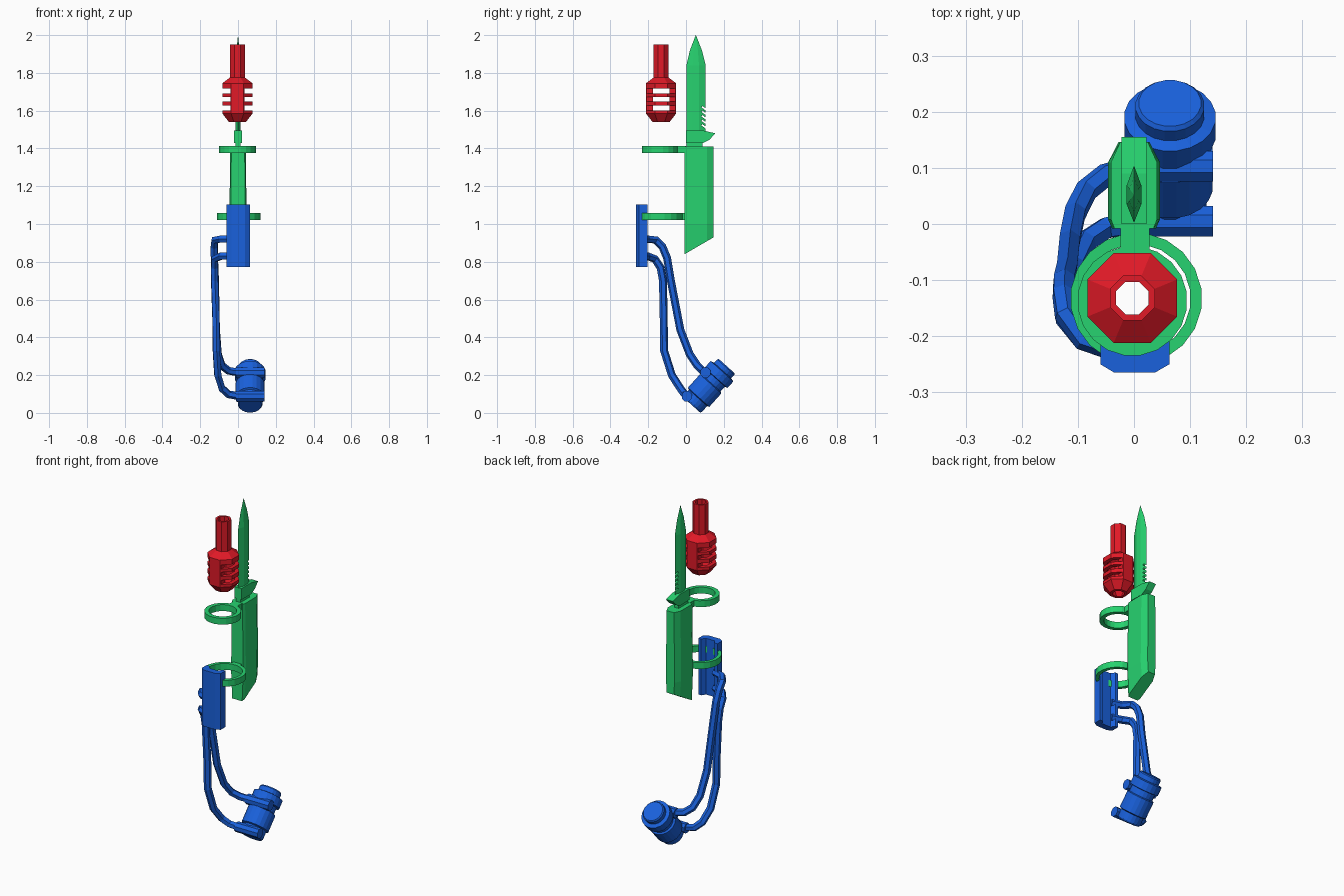
import bpy, bmesh
from math import sin, cos, pi, radians
from mathutils import Vector, Matrix

if "Cube" in bpy.data.objects:
    bpy.data.objects.remove(bpy.data.objects["Cube"])


def material(name, rgb):
    m = bpy.data.materials.new(name)
    m.diffuse_color = (*rgb, 1)
    m.use_nodes = True
    m.node_tree.nodes["Principled BSDF"].inputs["Base Color"].default_value = m.diffuse_color
    return m


RED = material("red", (0.75, 0.01, 0.02))
GREEN = material("green", (0.02, 0.65, 0.16))
BLUE = material("blue", (0.01, 0.12, 0.72))


def finish(name, bm, mat):
    bmesh.ops.remove_doubles(bm, verts=bm.verts, dist=1e-5)
    bmesh.ops.recalc_face_normals(bm, faces=bm.faces)
    me = bpy.data.meshes.new(name)
    bm.to_mesh(me)
    bm.free()
    ob = bpy.data.objects.new(name, me)
    bpy.context.collection.objects.link(ob)
    if mat:
        me.materials.append(mat)
    return ob


def loft(name, rings, mat, closed=False):
    """Skin a stack of equal-sized point rings; cap the ends or close into a loop."""
    bm = bmesh.new()
    vs = [[bm.verts.new(p) for p in r] for r in rings]
    n = len(vs[0])
    for a, b in zip(vs, vs[1:] + (vs[:1] if closed else [])):
        for i in range(n):
            j = (i + 1) % n
            bm.faces.new((a[i], a[j], b[j], b[i]))
    if not closed:
        bm.faces.new(vs[0])
        bm.faces.new(vs[-1])
    return finish(name, bm, mat)


def lathe(name, profile, sides, mat, place, closed=False):
    """Revolve (radius, height) points; radius is measured to the flats."""
    k = 1 / cos(pi / sides)
    angles = [(i + 0.5) * 2 * pi / sides for i in range(sides)]
    rings = [[place @ Vector((r * k * cos(a), r * k * sin(a), h)) for a in angles]
             for r, h in profile]
    return loft(name, rings, mat, closed)


def boxes(name, specs, mat=None):
    """Join boxes given as (centre, size, tilt about x)."""
    bm = bmesh.new()
    for c, s, tilt in specs:
        m = (Matrix.Translation(c) @ Matrix.Rotation(tilt, 4, 'X')
             @ Matrix.Diagonal((*s, 1)))
        bmesh.ops.create_cube(bm, size=1, matrix=m)
    return finish(name, bm, mat)


def cut(ob, cutter):
    mod = ob.modifiers.new("cut", 'BOOLEAN')
    mod.operation = 'DIFFERENCE'
    mod.solver = 'EXACT'
    mod.object = cutter
    bpy.context.view_layer.objects.active = ob
    bpy.ops.object.modifier_apply(modifier="cut")
    bpy.data.objects.remove(cutter)


# Slotted octagonal muzzle
muzzle = lathe("muzzle_device",
               [(.04, 1.95), (.04, 1.775), (.08, 1.745), (.08, 1.585), (.045, 1.54),
                (.029, 1.54), (.057, 1.59), (.057, 1.74), (.029, 1.765), (.029, 1.95)],
               8, RED, Matrix.Translation((-.003, -.132, 0)), closed=True)
cut(muzzle, boxes("slot_cutter", [((-.003 + s * .087, -.132, z), (.1, .3, .025), 0)
                                  for s in (-1, 1) for z in (1.704, 1.661, 1.614)]))

# Blade with a hexagonal section and notched back
section = [(0, -.05), (.013, -.017), (.013, .017), (0, .052), (-.013, .017), (-.013, -.017)]
blade = loft("blade", [[(x * k, .052 + y * k, z) for x, y in section]
                       for z, k in ((1.45, 1), (1.84, 1), (1.92, .62), (2.0, .01))], GREEN)
cut(blade, boxes("notch_cutter", [((0, .098, 1.515 + .024 * i), (.1, .035, .009), radians(-35))
                                  for i in range(5)]))

# Guard and the neck below it
guard = [(0, 1.495), (.09, 1.495), (.155, 1.48), (.125, 1.447), (.09, 1.428), (0, 1.43)]
loft("guard", [[(x, y, z) for y, z in guard] for x in (-.022, .022)], GREEN)
boxes("guard_neck", [((0, .045, 1.42), (.028, .085, .04), 0)], GREEN)

# Handle with chamfered back and slanted end
grip = [(-.85, -.008), (.85, -.008), (1, .008), (1, .11),
        (.6, .146), (-.6, .146), (-1, .11), (-1, .008)]
loft("handle", [[(x * .041, y, 1.41) for x, y in grip],
                [(x * .046, y, 1.0) for x, y in grip],
                [(x * .038, y, .84 + (y + .008) * .58) for x, y in grip]], GREEN)

# Barrel rings and their links to the handle
for name, x, y, inner, outer, z0, z1 in (
        ("upper_ring", -.003, -.137, .074, .097, 1.375, 1.412),
        ("lower_ring", .004, -.133, .096, .116, 1.02, 1.057)):
    lathe(name, [(inner, z0), (outer, z0), (outer, z1), (inner, z1)], 20, GREEN,
          Matrix.Translation((x, y, 0)), closed=True)
    front = y + outer - .012
    boxes(name + "_link", [((.002, front / 2, (z0 + z1) / 2), (.052, -front, z1 - z0), 0)], GREEN)

# Mounting plate with a hollowed back
plate = [(-.06, -.205), (-.06, -.25), (-.035, -.265), (.037, -.265), (.063, -.25),
         (.063, -.205), (.045, -.205), (.03, -.228), (-.027, -.228), (-.042, -.205)]
loft("mounting_plate", [[(x, y, z) for x, y in plate] for z in (.773, 1.103)], BLUE)


# Bent arms
def arm(name, pts):
    cu = bpy.data.curves.new(name, 'CURVE')
    cu.dimensions = '3D'
    cu.bevel_depth = .021
    cu.bevel_resolution = 1
    cu.use_fill_caps = True
    sp = cu.splines.new('POLY')
    sp.points.add(len(pts) - 1)
    for p, co in zip(sp.points, pts):
        p.co = (*co, 1)
    cu.materials.append(BLUE)
    ob = bpy.data.objects.new(name, cu)
    bpy.context.collection.objects.link(ob)
    bpy.ops.object.select_all(action='DESELECT')
    ob.select_set(True)
    bpy.context.view_layer.objects.active = ob
    bpy.ops.object.convert(target='MESH')
    for f in bpy.context.object.data.polygons:
        f.use_smooth = False


arm("upper_arm", [(-.03, -.225, .92), (-.09, -.205, .92), (-.122, -.16, .915), (-.126, -.125, .88),
                  (-.125, -.1, .82), (-.12, -.08, .7), (-.115, -.03, .44), (-.105, .02, .31),
                  (-.085, .06, .25), (-.05, .088, .223), (.01, .103, .213)])
arm("lower_arm", [(-.03, -.225, .83), (-.09, -.205, .83), (-.122, -.165, .815), (-.125, -.135, .77),
                  (-.124, -.122, .7), (-.117, -.118, .5), (-.115, -.116, .33), (-.107, -.075, .2),
                  (-.085, -.03, .13), (-.05, -.007, .098), (.01, .003, .088)])

# Cross rods carrying the lamp
for name, y, z in (("upper_rod", .103, .213), ("lower_rod", .005, .088)):
    lathe(name, [(.027, -.01), (.027, .141)], 8, BLUE,
          Matrix.Translation((0, y, z)) @ Matrix.Rotation(pi / 2, 4, 'Y'))

# Tilted lamp
lathe("lamp", [(.06, 0), (.065, .008), (.065, .05), (.076, .055), (.076, .15), (.066, .155),
               (.066, .19), (.081, .193), (.081, .24), (.061, .245), (.061, .27), (.055, .277)],
      20, BLUE, Matrix.Translation((.064, .03, .042)) @ Matrix.Rotation(radians(-42), 4, 'X'))
